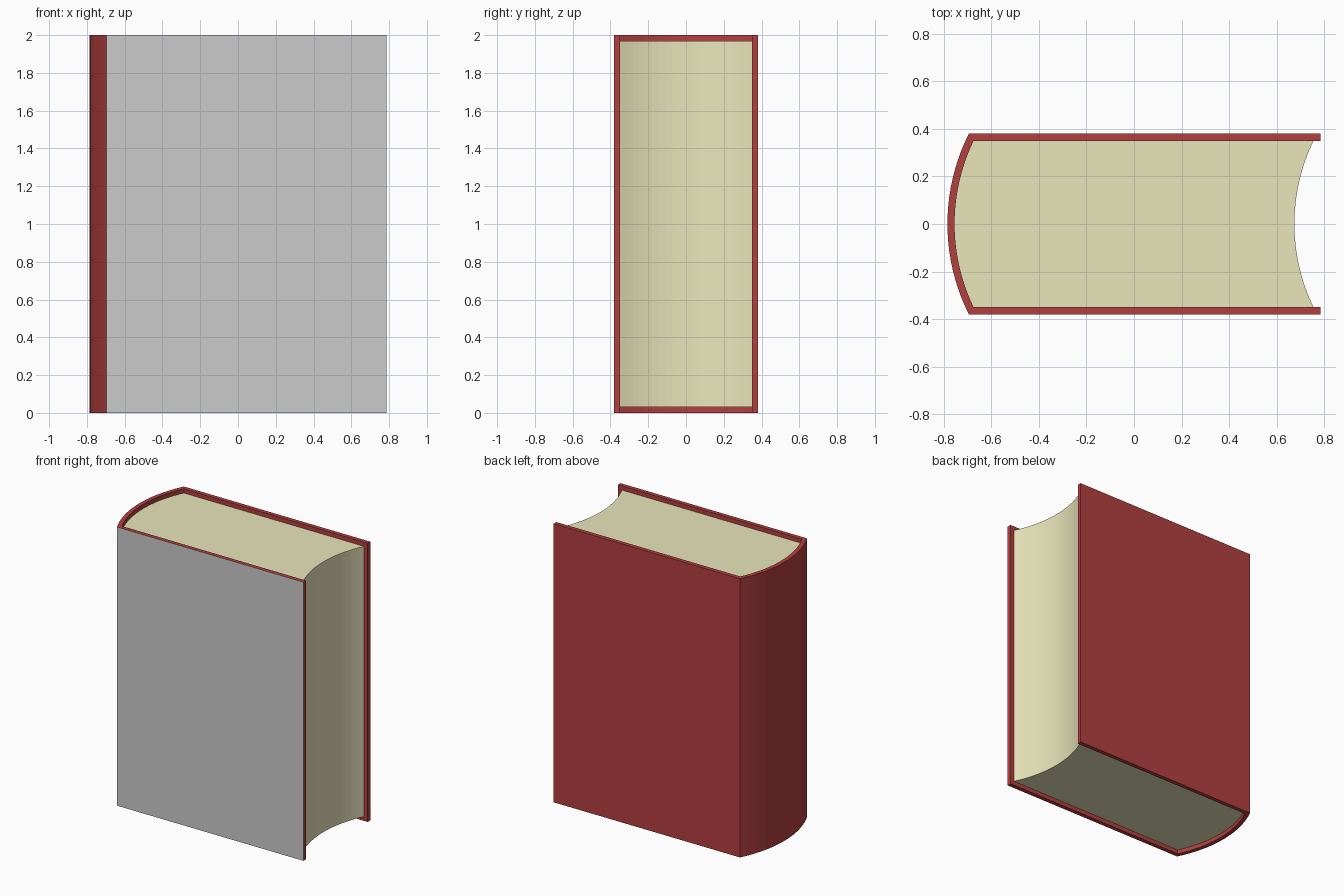
import bpy, bmesh, math

if "Cube" in bpy.data.objects:
    bpy.data.objects.remove(bpy.data.objects["Cube"])


def material(name, color):
    m = bpy.data.materials.new(name)
    m.diffuse_color = (*color, 1)
    m.use_nodes = True
    m.node_tree.nodes["Principled BSDF"].inputs["Base Color"].default_value = m.diffuse_color
    return m


def arc(x_end, half, sag, n=20):
    """Points from y=+half to y=-half, bulging toward -x by sag."""
    r = (half * half + sag * sag) / (2 * sag)
    a = math.asin(half / r)
    cx = x_end - sag + r
    return [(cx - r * math.cos(a - 2 * a * i / n), r * math.sin(a - 2 * a * i / n))
            for i in range(n + 1)]


def extrude_profile(name, top, bottom, z0, z1, mats):
    """Prism between two matching edge lines, capped with quads."""
    bm = bmesh.new()
    rows = [[[bm.verts.new((x, y, z)) for x, y in line] for line in (top, bottom)]
            for z in (z0, z1)]
    n = len(top)
    for i in range(n - 1):
        for k in range(2):
            a, b = rows[k]
            bm.faces.new((a[i], a[i + 1], b[i + 1], b[i]))
            lo, hi = rows[0][k], rows[1][k]
            bm.faces.new((lo[i], lo[i + 1], hi[i + 1], hi[i]))
    for i in (0, n - 1):
        bm.faces.new((rows[0][0][i], rows[0][1][i], rows[1][1][i], rows[1][0][i]))
    bmesh.ops.recalc_face_normals(bm, faces=bm.faces)
    me = bpy.data.meshes.new(name)
    bm.to_mesh(me)
    bm.free()
    for m in mats:
        me.materials.append(m)
    ob = bpy.data.objects.new(name, me)
    bpy.context.collection.objects.link(ob)
    return ob


red = material("cover_red", (0.45, 0.05, 0.05))
paper = material("paper", (0.82, 0.79, 0.50))
grey = material("front_grey", (0.8, 0.8, 0.8))

# Cover: two boards joined by a rounded spine
outer = [(0.785, 0.38)] + arc(-0.695, 0.38, 0.09) + [(0.785, -0.38)]
inner = [(0.785, 0.35)] + arc(-0.675, 0.35, 0.08) + [(0.785, -0.35)]
cover = extrude_profile("cover", outer, inner, 0, 2, [red, grey])

# Plain grey outside of the front board
for p in cover.data.polygons:
    if p.normal.y < -0.99 and p.center.y < -0.37:
        p.material_index = 1

# Page block: rounded at the spine, hollowed at the fore edge
extrude_profile("pages", arc(0.755, 0.35, 0.08), arc(-0.675, 0.35, 0.08),
                0.03, 1.97, [paper])
